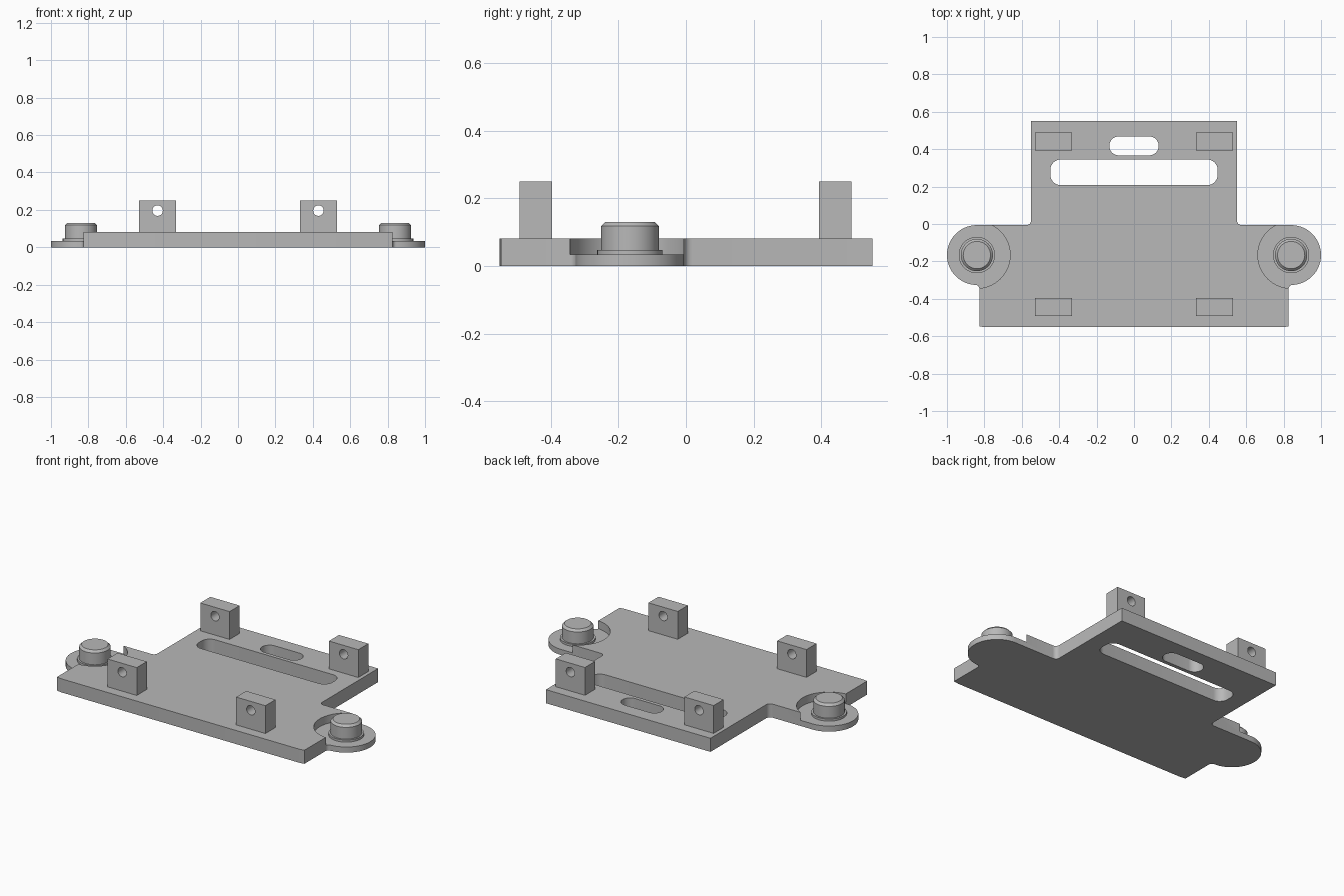
import bpy
import bmesh
from math import cos, sin, radians

if "Cube" in bpy.data.objects:
    bpy.data.objects.remove(bpy.data.objects["Cube"])

THICK, LEDGE = 0.082, 0.034
POST_X, POST_Y = 0.84, -0.166

grey = bpy.data.materials.new("plain grey")
grey.use_nodes = True
grey.diffuse_color = (0.48, 0.48, 0.48, 1)
grey.node_tree.nodes["Principled BSDF"].inputs["Base Color"].default_value = (0.48, 0.48, 0.48, 1)


def arc(cx, cy, r, start, end, steps):
    angles = [radians(start + (end - start) * i / steps) for i in range(steps + 1)]
    return [(cx + r * cos(a), cy + r * sin(a)) for a in angles]


def finish(bm, name):
    bmesh.ops.recalc_face_normals(bm, faces=bm.faces)
    mesh = bpy.data.meshes.new(name)
    bm.to_mesh(mesh)
    bm.free()
    mesh.materials.append(grey)
    obj = bpy.data.objects.new(name, mesh)
    bpy.context.collection.objects.link(obj)
    return obj


def extrude(name, outline, z0, z1):
    bm = bmesh.new()
    face = bm.faces.new([bm.verts.new((x, y, z0)) for x, y in outline])
    top = bmesh.ops.extrude_face_region(bm, geom=[face])["geom"]
    verts = [v for v in top if isinstance(v, bmesh.types.BMVert)]
    bmesh.ops.translate(bm, verts=verts, vec=(0, 0, z1 - z0))
    return finish(bm, name)


def rounded_rect(x, y0, y1, r):
    return (arc(x - r, y0 + r, r, -90, 0, 8) + arc(x - r, y1 - r, r, 0, 90, 8)
            + arc(r - x, y1 - r, r, 90, 180, 8) + arc(r - x, y0 + r, r, 180, 270, 8))


def activate(obj):
    bpy.ops.object.select_all(action='DESELECT')
    obj.select_set(True)
    bpy.context.view_layer.objects.active = obj


def cut(obj, cutters):
    activate(obj)
    for cutter in cutters:
        mod = obj.modifiers.new("cut", 'BOOLEAN')
        mod.operation = 'DIFFERENCE'
        mod.solver = 'EXACT'
        mod.object = cutter
        bpy.ops.object.modifier_apply(modifier=mod.name)
        bpy.data.objects.remove(cutter)


def smooth(obj):
    activate(obj)
    bpy.ops.object.shade_smooth_by_angle(angle=radians(25))


# Base plate with ears: half outline, mirrored
half = [(0.795, -0.552), (0.827, -0.547)]
half += arc(0.847, -0.346, 0.02, 180, 90, 6)
half += arc(POST_X, POST_Y, 0.16, -85, 90, 40)
half += arc(0.575, 0.019, 0.025, 270, 180, 6)
half += [(0.55, 0.552)]
plate = extrude("base_plate", half + [(-x, y) for x, y in reversed(half)], 0, THICK)

# Slots and round ear pockets
cutters = [extrude("long_slot_cutter", rounded_rect(0.447, 0.208, 0.345, 0.055), -0.1, 0.2),
           extrude("short_slot_cutter", rounded_rect(0.132, 0.367, 0.468, 0.05), -0.1, 0.2)]
for side in (-1, 1):
    circle = arc(side * POST_X, POST_Y, 0.178, 0, 360, 64)[:-1]
    cutters.append(extrude("pocket_cutter", circle, LEDGE, 0.2))
cut(plate, cutters)
smooth(plate)

# Turned posts: radius and height profile
PROFILE = [(0.097, LEDGE - 0.01), (0.097, 0.047), (0.086, 0.047), (0.086, 0.118), (0.073, 0.131)]


def post(name, cx):
    bm = bmesh.new()
    rings = [[bm.verts.new((x, y, z)) for x, y in arc(cx, POST_Y, r, 0, 360, 48)[:-1]]
             for r, z in PROFILE]
    for low, high in zip(rings, rings[1:]):
        for i in range(len(low)):
            bm.faces.new((low[i - 1], low[i], high[i], high[i - 1]))
    bm.faces.new(rings[0])
    bm.faces.new(rings[-1])
    smooth(finish(bm, name))


for label, side in (("left", 1), ("right", -1)):
    post(label + "_post", side * POST_X)

    # Upright lugs, each drilled front to back
    for end, y in (("front", -0.444), ("back", 0.442)):
        x = side * 0.43
        box = [(x - 0.098, y - 0.048), (x + 0.098, y - 0.048),
               (x + 0.098, y + 0.048), (x - 0.098, y + 0.048)]
        lug = extrude(f"{end}_{label}_lug", box, THICK - 0.01, 0.25)
        bpy.ops.mesh.primitive_cylinder_add(vertices=32, radius=0.028, depth=0.3,
                                            location=(x, y, 0.196),
                                            rotation=(radians(90), 0, 0))
        cut(lug, [bpy.context.object])
        smooth(lug)
